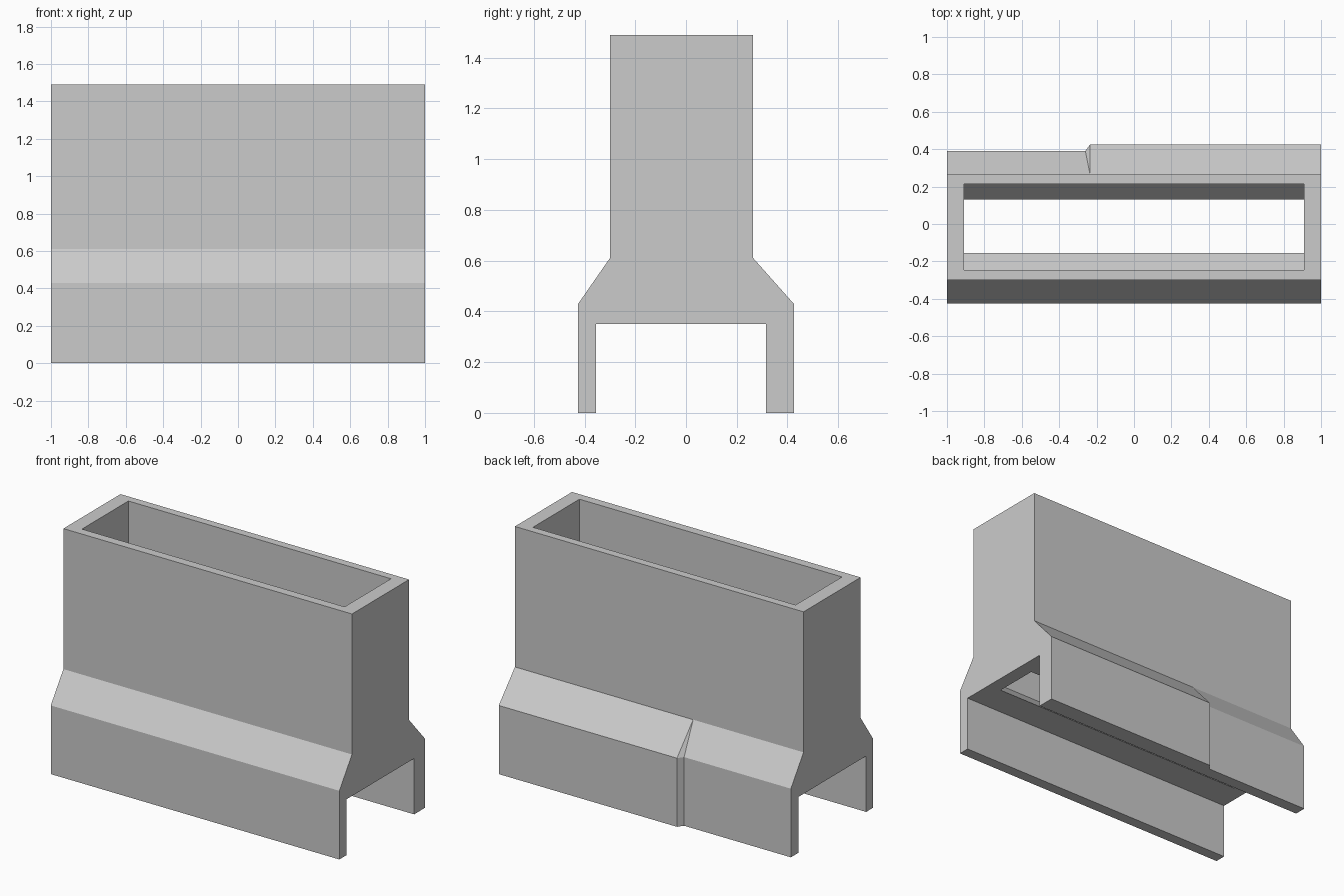
import bpy, bmesh

cube = bpy.data.objects.get("Cube")
if cube:
    bpy.data.objects.remove(cube, do_unlink=True)

# One plain grey for the whole part
grey = bpy.data.materials.new("plain_grey")
grey.use_nodes = True
colour = (0.6, 0.6, 0.6, 1)
grey.diffuse_color = colour
grey.node_tree.nodes["Principled BSDF"].inputs["Base Color"].default_value = colour


def loft(name, sections):
    """Skin a list of closed sections (lists of xyz), sharing coincident points."""
    bm = bmesh.new()
    verts = {}

    def face(points):
        unique = []
        for p in points:
            v = verts.get(p) or verts.setdefault(p, bm.verts.new(p))
            if v not in unique:
                unique.append(v)
        if len(unique) > 2:
            bm.faces.new(unique)

    face(sections[0])
    face(sections[-1][::-1])
    for a, b in zip(sections, sections[1:]):
        for i in range(len(a)):
            j = (i + 1) % len(a)
            face((a[i], b[i], b[j], a[j]))
    bmesh.ops.recalc_face_normals(bm, faces=bm.faces)
    mesh = bpy.data.meshes.new(name)
    bm.to_mesh(mesh)
    bm.free()
    mesh.materials.append(grey)
    obj = bpy.data.objects.new(name, mesh)
    bpy.context.collection.objects.link(obj)
    return obj


FOOT, ROOF, SHOULDER, NECK, TOP = 0.0, 0.35, 0.43, 0.61, 1.49


def body_section(x, back, step_x=None):
    """Saddle profile; step_x shifts only the outer back shoulder and foot."""
    outer_x = x if step_x is None else step_x
    return [
        (x, -0.425, FOOT), (x, -0.425, SHOULDER), (x, -0.3, NECK),
        (x, -0.3, TOP), (x, 0.265, TOP), (x, 0.265, NECK),
        (outer_x, back, SHOULDER), (outer_x, back, FOOT),
        (x, 0.315, FOOT), (x, 0.315, ROOF),
        (x, -0.355, ROOF), (x, -0.355, FOOT),
    ]


# Hopper body: thin back skirt, bevelled step, thick back skirt
THIN, THICK, STEP = 0.39, 0.425, -0.235
body = loft("hopper_body", [
    body_section(-1.0, THIN),
    body_section(STEP, THIN, step_x=-0.26),
    body_section(STEP, THICK),
    body_section(1.0, THICK),
])

# Inner chute with a sloped floor around the outlet
chute = [(-0.245, 1.6), (-0.245, 0.45), (-0.155, ROOF), (-0.155, 0.25),
         (0.13, 0.25), (0.13, ROOF), (0.215, 0.45), (0.215, 1.6)]
cutter = loft("chute_cutter", [[(x, y, z) for y, z in chute] for x in (-0.91, 0.91)])
cutter.hide_render = True

# Cut the chute through the body, then discard the cutter
hollow = body.modifiers.new("chute", 'BOOLEAN')
hollow.operation = 'DIFFERENCE'
hollow.solver = 'EXACT'
hollow.object = cutter
bpy.context.view_layer.objects.active = body
bpy.ops.object.modifier_apply(modifier=hollow.name)
bpy.data.objects.remove(cutter, do_unlink=True)
